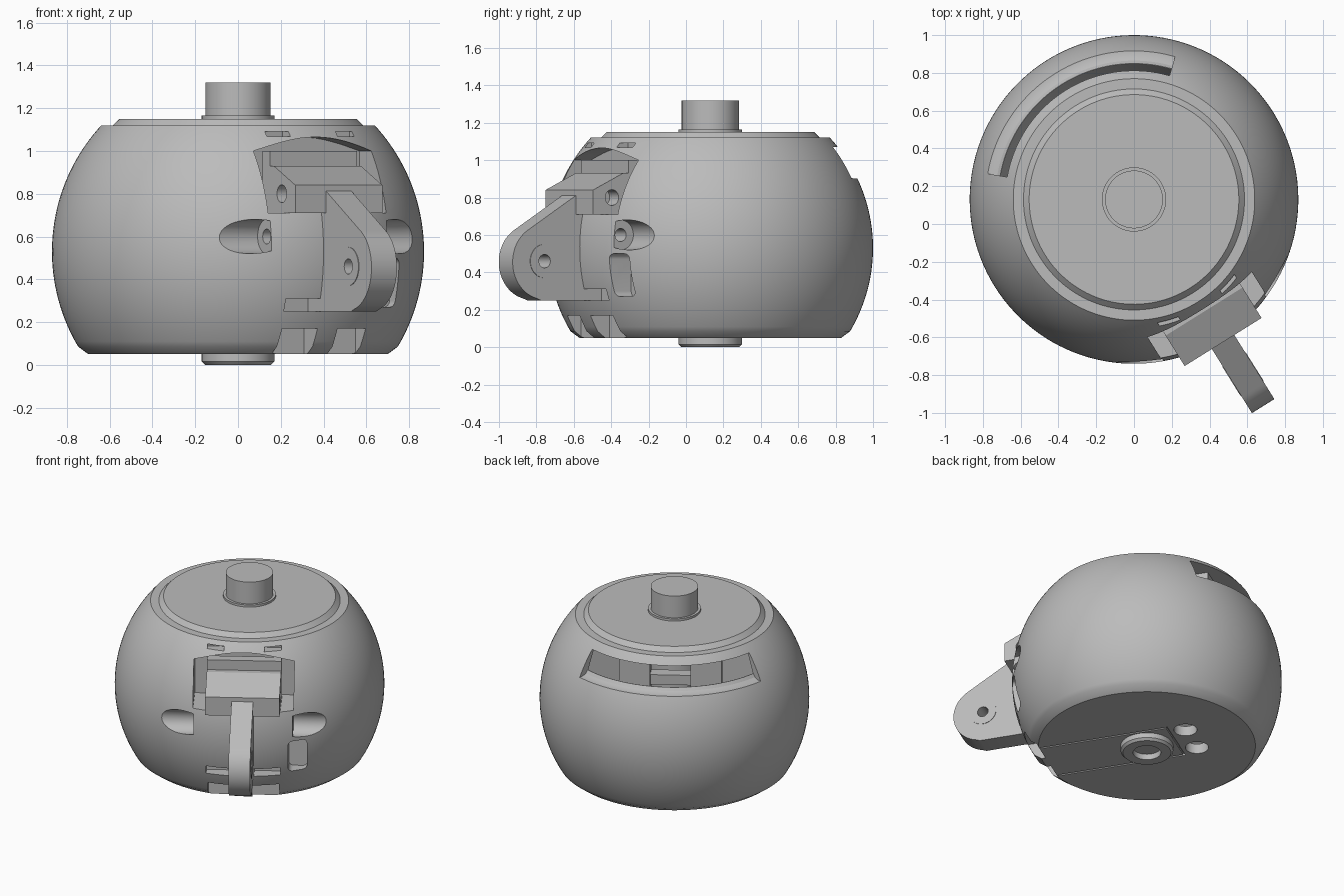
import bpy, bmesh
from math import sin, cos, pi, radians, sqrt, asin
from mathutils import Matrix

if "Cube" in bpy.data.objects:
    bpy.data.objects.remove(bpy.data.objects["Cube"])

grey = bpy.data.materials.new("plain grey")
grey.use_nodes = True
grey.diffuse_color = (0.5, 0.5, 0.5, 1)
grey.node_tree.nodes["Principled BSDF"].inputs["Base Color"].default_value = (0.5, 0.5, 0.5, 1)

parts = []


def finish(name, bm):
    bmesh.ops.remove_doubles(bm, verts=bm.verts, dist=1e-5)
    bmesh.ops.recalc_face_normals(bm, faces=bm.faces)
    me = bpy.data.meshes.new(name)
    bm.to_mesh(me)
    bm.free()
    me.materials.append(grey)
    ob = bpy.data.objects.new(name, me)
    bpy.context.collection.objects.link(ob)
    parts.append(ob)
    return ob


def lathe(name, profile, start=0, end=360, steps=128):
    """Revolve a closed (radius, height) profile about z; capped if partial."""
    bm = bmesh.new()
    full = end - start == 360
    rings = []
    for i in range(steps + 1):
        a = radians(start + (end - start) * i / steps)
        rings.append([bm.verts.new((r * cos(a), r * sin(a), z)) for r, z in profile])
    n = len(profile)
    for a, b in zip(rings, rings[1:]):
        for j in range(n):
            k = (j + 1) % n
            if profile[j][0] == 0 and profile[k][0] == 0:
                continue
            quad = [a[j], a[k], b[k], b[j]]
            if profile[j][0] == 0:
                quad.pop()
            elif profile[k][0] == 0:
                quad.pop(1)
            bm.faces.new(quad)
    if not full:
        bm.faces.new(rings[0])
        bm.faces.new(rings[-1])
    return finish(name, bm)


def prism(name, pts, lo, hi, place):
    """Extrude a 2D outline from lo to hi; place maps (a, b, depth) to xyz."""
    bm = bmesh.new()
    ends = [[bm.verts.new(place(a, b, d)) for a, b in pts] for d in (lo, hi)]
    for e in ends:
        bm.faces.new(e)
    for j in range(len(pts)):
        k = (j + 1) % len(pts)
        bm.faces.new((ends[0][j], ends[0][k], ends[1][k], ends[1][j]))
    return finish(name, bm)


def side(f, z, d):      # outline in (forward, height), extruded sideways
    return (d, -f, z)


def front(x, z, d):     # outline in (sideways, height), extruded forward
    return (x, -d, z)


def flat(x, f, d):      # outline in (sideways, forward), extruded upward
    return (x, -f, d)


def circle(cx, cy, r, n=40):
    return [(cx + r * cos(2 * pi * i / n), cy + r * sin(2 * pi * i / n)) for i in range(n)]


def rect(x0, x1, y0, y1):
    return [(x0, y0), (x1, y0), (x1, y1), (x0, y1)]


def rounded(x0, x1, y0, y1, r):
    corners = [(x1 - r, y1 - r), (x0 + r, y1 - r), (x0 + r, y0 + r), (x1 - r, y0 + r)]
    return [(cx + r * cos(pi / 2 * (q + i / 6)), cy + r * sin(pi / 2 * (q + i / 6)))
            for q, (cx, cy) in enumerate(corners) for i in range(7)]


def cut(ob, cutters):
    for c in cutters:
        m = ob.modifiers.new("cut", 'BOOLEAN')
        m.operation = 'DIFFERENCE'
        m.solver = 'EXACT'
        m.object = c
    deps = bpy.context.evaluated_depsgraph_get()
    me = bpy.data.meshes.new_from_object(ob.evaluated_get(deps))
    ob.modifiers.clear()
    ob.data = me
    for c in cutters:
        parts.remove(c)
        bpy.data.objects.remove(c)


# Round housing: sphere cut flat at both ends, with a raised chamfered lid
R, CZ = 0.87, 0.53
low, high = asin((0.085 - CZ) / R), asin((1.12 - CZ) / R)
arc = [low + (high - low) * i / 40 for i in range(41)]
profile = [(0, 0.05), (0.70, 0.05)] + [(R * cos(a), CZ + R * sin(a)) for a in arc]
profile += [(0.585, 1.12), (0.555, 1.15), (0, 1.15)]
housing = lathe("housing", profile)

# Rear opening with rounded lower lip, and the cavity behind it
cutters = [
    lathe("cavity", [(0.2, 0.12), (0.62, 0.12), (0.72, 0.45), (0.72, 0.925),
                     (0.67, 1.065), (0.2, 1.065)], 15, 165, 64),
    lathe("rear_slot", [(0.5, 0.935), (0.72, 0.935), (0.735, 0.915), (0.76, 0.903),
                        (0.9, 0.895), (0.9, 1.07), (0.5, 1.07)], 42, 138, 48),
]
# Front window with an arched top
arch = [(0.325 - 0.65 * i / 16, 1.0 + 0.065 * sin(pi * i / 16)) for i in range(17)]
cutters.append(prism("window", [(-0.325, 0.71), (0.325, 0.71)] + arch, 0.55, 1.0, front))
# Mirrored slots, screw scoops and base notches
for s in (-1, 1):
    cutters += [
        prism("upper_slot", rect(s * 0.13, s * 0.24, 1.068, 1.092), 0.6, 0.9, front),
        prism("foot_slot", rect(s * 0.03, s * 0.24, 0.25, 0.31), 0.73, 1.0, front),
        prism("base_notch", rect(s * 0.055, s * 0.23, 0.0, 0.17), 0.67, 1.0, front),
        prism("scoop", circle(0.765, 0.6, 0.08), s * 0.32, s * 1.0, side),
        prism("screw_hole", circle(0.765, 0.6, 0.035, 24), s * 0.2, s * 0.4, side),
        prism("floor_hole", circle(s * 0.12, -0.3, 0.075), 0.0, 0.2, flat),
    ]
# Side pocket, found on one side only
cutters.append(prism("side_pocket", rounded(0.29, 0.41, 0.27, 0.50, 0.03), 0.68, 1.0, front))
# Thin outline of the hatch in the base
for x0, x1, f0, f1 in ((-0.19, -0.178, -0.2, 0.66), (0.178, 0.19, -0.2, 0.66),
                       (-0.178, 0.178, -0.2, -0.188)):
    cutters.append(prism("hatch_groove", rect(x0, x1, f0, f1), 0.0, 0.065, flat))
cut(housing, cutters)

# Inner frame seen through the rear opening
for s in (-1, 1):
    prism("inner_post", rect(s * 0.13, s * 0.33, -0.52, -0.36), 0.11, 1.08, flat)
for z in (0.6, 0.84):
    prism("inner_crossbar", rect(-0.14, 0.14, -0.48, -0.4), z, z + 0.07, flat)

# Top post, collar and hollow bottom boss
lathe("post_collar", [(0, 1.13), (0.17, 1.13), (0.17, 1.165), (0, 1.165)], steps=64)
lathe("top_post", [(0, 1.14), (0.153, 1.14), (0.153, 1.32), (0, 1.32)], steps=64)
lathe("bottom_boss", [(0.09, 0.0), (0.155, 0.0), (0.17, 0.015), (0.17, 0.06),
                      (0, 0.06), (0, 0.04), (0.09, 0.04)], steps=64)

# Bracket sitting in the window, with a sloped top and a rear rail
bracket = prism("bracket", [(0.6, 0.71), (0.89, 0.71), (0.89, 0.84), (0.70, 0.93),
                            (0.665, 0.93), (0.665, 1.0), (0.6, 1.0)], -0.24, 0.24, side)
cut(bracket, [prism("pin_hole", circle(0.77, 0.80, 0.042, 32), s * 0.15, s * 0.3, side)
              for s in (-1, 1)])

# Arm with a rounded nose and a cross hole
nose = [(1.09 + 0.2 * cos(radians(a)), 0.455 + 0.2 * sin(radians(a)))
        for a in range(-76, 61, 4)]
arm = prism("arm", [(0.70, 0.25), (1.11, 0.25)] + nose + [(0.86, 0.83), (0.70, 0.83)],
            -0.07, 0.07, side)
cut(arm, [prism("arm_hole", circle(1.09, 0.46, 0.036, 32), -0.2, 0.2, side)])
# Thin raised ring around the cross hole
ring = prism("arm_hole_ring", circle(1.09, 0.46, 0.09), -0.073, 0.073, side)
cut(ring, [prism("ring_hole", circle(1.09, 0.46, 0.036, 32), -0.2, 0.2, side)])

# Turn the whole assembly to its final heading and shade it
place = Matrix.Translation((0, 0.13, 0)) @ Matrix.Rotation(radians(32), 4, 'Z')
for ob in parts:
    ob.data.transform(place)
    bpy.ops.object.select_all(action='DESELECT')
    ob.select_set(True)
    bpy.context.view_layer.objects.active = ob
    bpy.ops.object.shade_smooth_by_angle(angle=radians(25))
